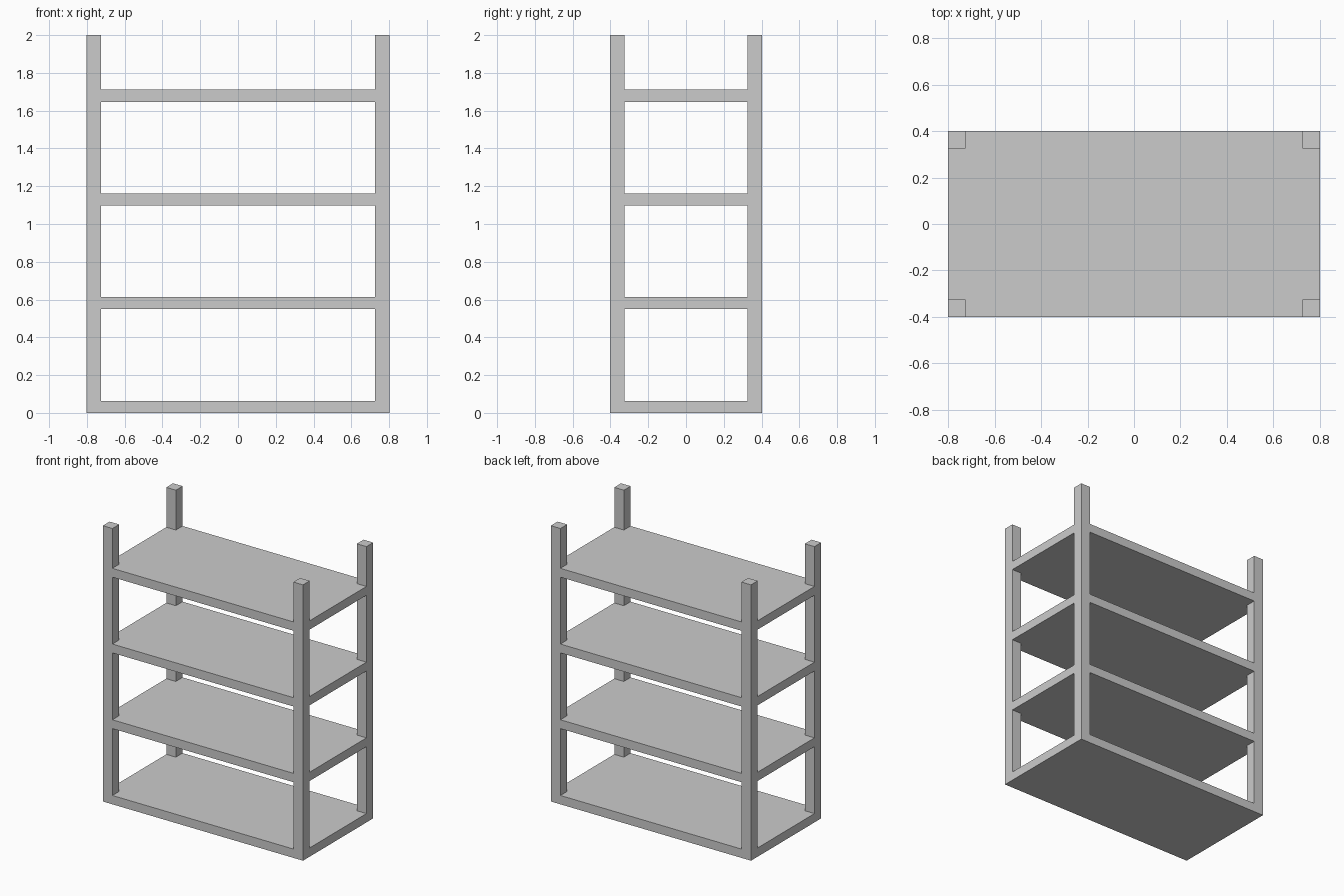
import bpy, bmesh

if "Cube" in bpy.data.objects:
    bpy.data.objects.remove(bpy.data.objects["Cube"])

HX, HY, HEIGHT = 0.803, 0.402, 2.0    # half width, half depth, height
POST = 0.077                          # square post size
SHELF_T, SPACING = 0.064, 0.549       # shelf thickness and step


def extrude_profile(name, points, z0, z1):
    bm = bmesh.new()
    face = bm.faces.new([bm.verts.new((x, y, z0)) for x, y in points])
    top = bmesh.ops.extrude_face_region(bm, geom=[face])["geom"]
    verts = [g for g in top if isinstance(g, bmesh.types.BMVert)]
    bmesh.ops.translate(bm, verts=verts, vec=(0, 0, z1 - z0))
    bmesh.ops.recalc_face_normals(bm, faces=bm.faces)
    mesh = bpy.data.meshes.new(name)
    bm.to_mesh(mesh)
    bm.free()
    obj = bpy.data.objects.new(name, mesh)
    bpy.context.collection.objects.link(obj)
    return obj


ix, iy = HX - POST, HY - POST

# Corner posts
for side, sx in (("left", -1), ("right", 1)):
    for end, sy in (("front", -1), ("back", 1)):
        a, b, c, d = sx * ix, sx * HX, sy * iy, sy * HY
        extrude_profile(f"{end}_{side}_post",
                        [(a, c), (b, c), (b, d), (a, d)], 0, HEIGHT)

# Shelves, notched at the corners to fit flush around the posts
outline = [(-ix, -HY), (ix, -HY), (ix, -iy), (HX, -iy), (HX, iy), (ix, iy),
           (ix, HY), (-ix, HY), (-ix, iy), (-HX, iy), (-HX, -iy), (-ix, -iy)]
for i in range(4):
    extrude_profile(f"shelf_{i + 1}", outline, i * SPACING, i * SPACING + SHELF_T)
